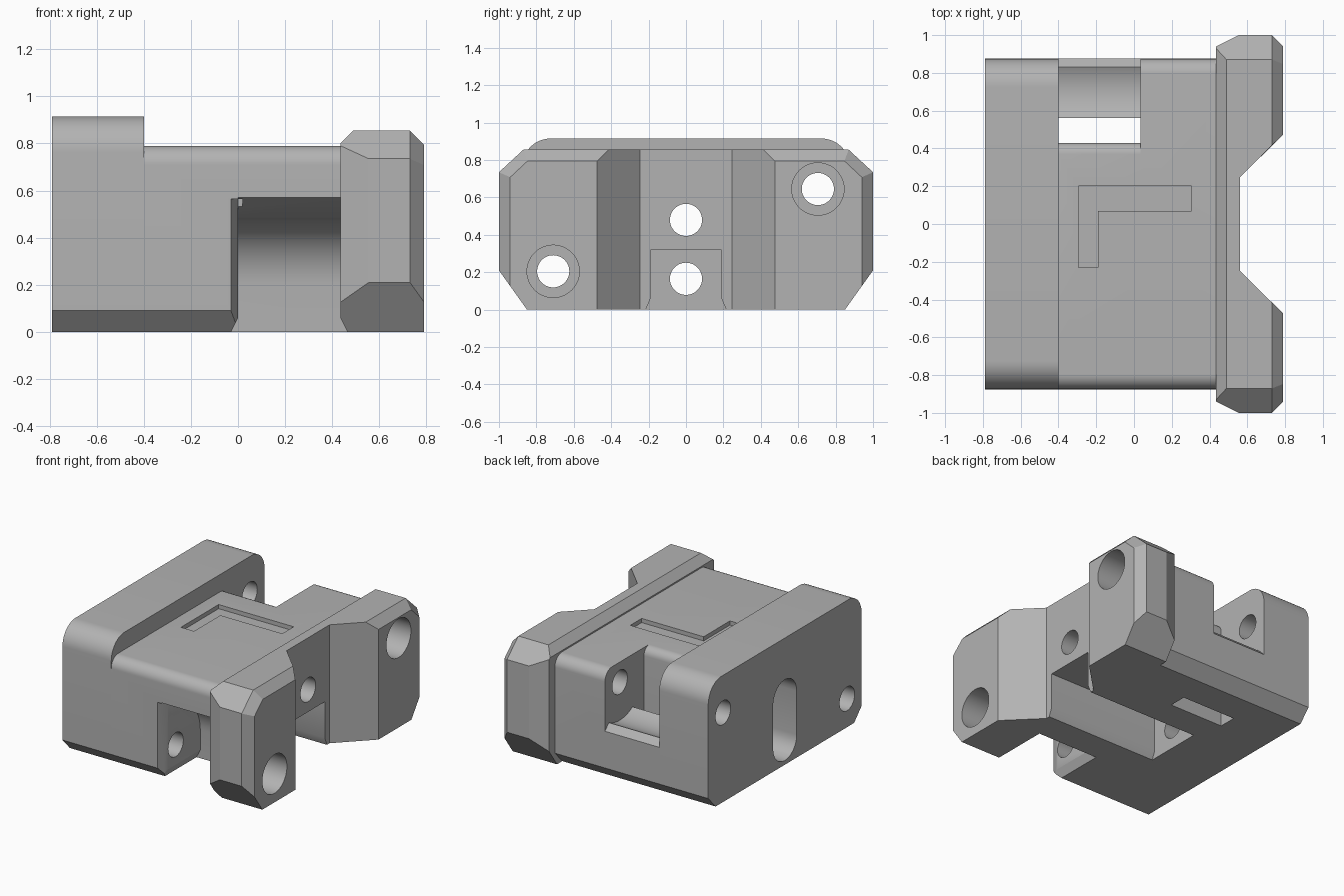
import bpy, bmesh, math
from mathutils import Vector

cube = bpy.data.objects.get("Cube")
if cube:
    bpy.data.objects.remove(cube, do_unlink=True)

grey = bpy.data.materials.new("plain grey")
grey.use_nodes = True
grey.diffuse_color = (0.45, 0.45, 0.45, 1)
grey.node_tree.nodes["Principled BSDF"].inputs["Base Color"].default_value = (0.45, 0.45, 0.45, 1)


def arc(cx, cy, r, a0, a1, n=12):
    """Points on a circular arc, angles in degrees."""
    steps = [math.radians(a0 + (a1 - a0) * i / n) for i in range(n + 1)]
    return [(cx + r * math.cos(a), cy + r * math.sin(a)) for a in steps]


def prism(name, pts, axis, lo, hi):
    """Extrude a 2D profile along one axis (x: yz profile, y: xz, z: xy)."""
    place = {"x": lambda a, b, t: (t, a, b),
             "y": lambda a, b, t: (a, t, b),
             "z": lambda a, b, t: (a, b, t)}[axis]
    bm = bmesh.new()
    face = bm.faces.new([bm.verts.new(place(a, b, lo)) for a, b in pts])
    ext = bmesh.ops.extrude_face_region(bm, geom=[face])
    verts = [v for v in ext["geom"] if isinstance(v, bmesh.types.BMVert)]
    bmesh.ops.translate(bm, verts=verts, vec=Vector(place(0, 0, hi - lo)))
    bmesh.ops.recalc_face_normals(bm, faces=bm.faces)
    me = bpy.data.meshes.new(name)
    bm.to_mesh(me)
    bm.free()
    me.materials.append(grey)
    ob = bpy.data.objects.new(name, me)
    bpy.context.collection.objects.link(ob)
    return ob


def cut(targets, *args):
    """Subtract a prism from each target, then discard the cutter."""
    cutter = prism("cutter", *args)
    for ob in targets:
        mod = ob.modifiers.new("cut", "BOOLEAN")
        mod.operation = "DIFFERENCE"
        mod.solver = "EXACT"
        mod.object = cutter
        bpy.context.view_layer.objects.active = ob
        bpy.ops.object.modifier_apply(modifier=mod.name)
    bpy.data.objects.remove(cutter, do_unlink=True)


def block_profile(top, r):
    """Rounded top corners, chamfered bottom corners."""
    w = 0.875
    return ([(-0.79, 0), (0.79, 0), (w, 0.09)]
            + arc(w - r, top - r, r, 0, 90)
            + arc(r - w, top - r, r, 90, 180) + [(-w, 0.09)])


# Main solids
rail = prism("raised_rail", block_profile(0.915, 0.15), "x", -0.79, -0.4)
block = prism("main_block", block_profile(0.79, 0.08), "x", -0.4, 0.435)
plate = prism("end_plate", [(-0.85, 0), (0.85, 0), (1, 0.21), (1, 0.735), (0.87, 0.855),
                            (-0.87, 0.855), (-1, 0.735), (-1, 0.21)], "x", 0.435, 0.79)

# Chamfer the plate's rims with slicing planes
planes = [((0.73, 0, 0.855), (1, 0, 1)), ((0.435, 0, 0.8), (-1, 0, 1))]
for s in (-1, 1):
    planes += [((0.73, s, 0), (1, s, 0)),
               ((0.435, s * 0.94, 0), (-0.06, s * 0.12, 0)),
               ((0.73, s * 0.935, 0.795), (1, s * 0.68, 0.73))]
bm = bmesh.new()
bm.from_mesh(plate.data)
for co, no in planes:
    res = bmesh.ops.bisect_plane(bm, geom=bm.verts[:] + bm.edges[:] + bm.faces[:],
                                 plane_co=co, plane_no=no, clear_outer=True, dist=1e-5)
    edges = [e for e in res["geom_cut"] if isinstance(e, bmesh.types.BMEdge)]
    bmesh.ops.holes_fill(bm, edges=edges)
bmesh.ops.recalc_face_normals(bm, faces=bm.faces)
bm.to_mesh(plate.data)
bm.free()

# Tapered gap between the plate's two legs
cut([plate], [(0.56, -0.245), (0.80, -0.485), (0.9, -0.485), (0.9, 0.485),
              (0.80, 0.485), (0.56, 0.245)], "z", -0.1, 1)

# Front pocket with curved back wall and flared edges
cut([block], [(-0.43, -0.1)] + arc(-0.71, 0.205, 0.28, 0, 90)
    + [(-0.9, 0.583), (-0.9, -0.1)], "x", 0, 0.5)
cut([block], [(-0.034, -0.885), (0, -0.80), (0.02, -0.80), (0.02, -0.885)], "z", -0.1, 0.565)
cut([block], [(-0.04, -0.02), (0, 0.06), (0.02, 0.06), (0.02, -0.02)], "y", -0.9, -0.43)
cut([plate], [(0.425, 0.08), (0.475, -0.02), (0.425, -0.02)], "y", -1.1, -0.43)

# Back pocket: rounded lip, curved cradle and a slit through to the underside
cradle = [(0.705 + d, 0.645 - math.sqrt(0.275 ** 2 - d * d))
          for d in [-0.145 + 0.27 * i / 14 for i in range(15)]]
cut([block], [(0.37, 0.9)] + arc(0.37, 0.73, 0.06, 90, 0, 6)
    + [(0.43, -0.1), (0.56, -0.1)] + cradle + [(0.9, 0.33), (0.9, 0.9)], "x", -0.5, 0.035)

# Underside channel with flared mouth
cut([block, plate], [(-0.24, -0.06), (-0.19, 0.06), (-0.19, 0.32), (0.19, 0.32),
                     (0.19, 0.06), (0.24, -0.06)], "x", -0.34, 0.9)

# Vertical slot in the rail's outer face
cut([rail], arc(0, 0.48, 0.135, 0, 180) + arc(0, 0.165, 0.135, 180, 360), "x", -0.9, -0.5)

# Through holes, and wide counterbores in the legs
for y, z in ((0, 0.165), (0, 0.48), (0.705, 0.645), (-0.71, 0.205)):
    cut([rail, block, plate], arc(y, z, 0.086, 0, 352.5, 47), "x", -0.9, 0.9)
    if y:
        cut([plate], arc(y, z, 0.14, 0, 352.5, 47), "x", 0.56, 0.9)

# Corner-shaped groove in the top
cut([block], [(-0.295, -0.23), (-0.19, -0.23), (-0.19, 0.07), (0.305, 0.07),
              (0.305, 0.2), (-0.295, 0.2)], "z", 0.76, 0.9)

# Smooth curved walls, keep hard edges
bpy.ops.object.select_all(action="DESELECT")
for ob in (rail, block, plate):
    ob.select_set(True)
    bpy.context.view_layer.objects.active = ob
bpy.ops.object.shade_smooth_by_angle(angle=math.radians(25))
